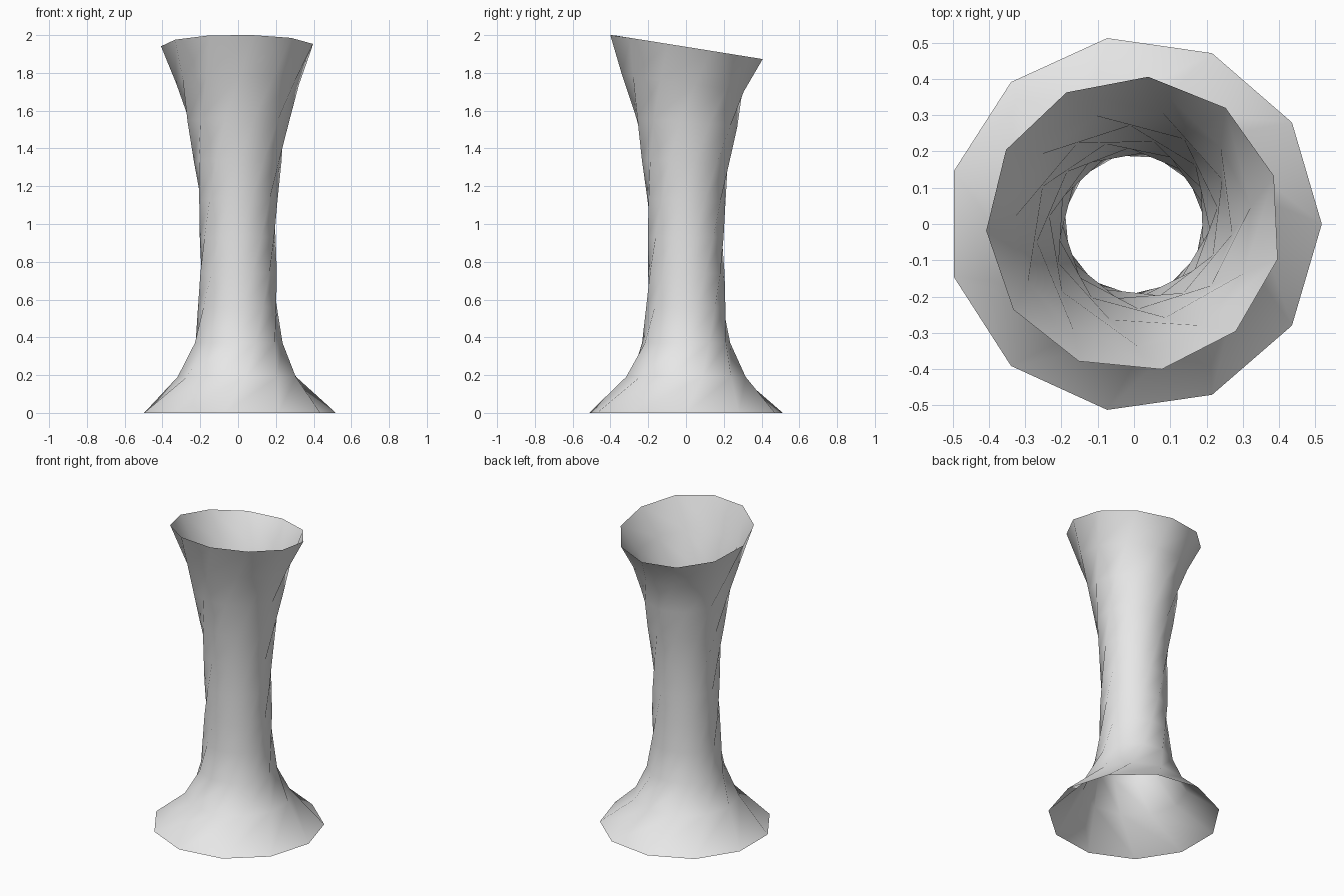
import bpy
import bmesh
import math

if "Cube" in bpy.data.objects:
    bpy.data.objects.remove(bpy.data.objects["Cube"])

SIDES = 11
STEP = 2 * math.pi / SIDES

# Rings from foot to lip: height, radius, twist in degrees, tilt, shift in y
RINGS = [
    (0.00, 0.518, 0.0, 0.0, 0.0),
    (0.19, 0.320, 15.6, 0.0, 0.0),
    (0.37, 0.236, 31.2, 0.0, 0.0),
    (0.56, 0.212, 46.8, 0.0, 0.0),
    (0.74, 0.205, 62.5, 0.0, 0.0),
    (0.93, 0.203, 78.1, 0.0, 0.0),
    (1.13, 0.210, 93.7, 0.02, 0.0),
    (1.33, 0.234, 109.3, 0.05, 0.0),
    (1.54, 0.272, 125.0, 0.09, 0.0),
    (1.745, 0.328, 141.5, 0.14, -0.012),
    (1.938, 0.408, 149.9, 0.16, 0.0),
]

# One plain grey
grey = bpy.data.materials.new("light grey")
grey.use_nodes = True
grey.diffuse_color = (0.8, 0.8, 0.8, 1)
grey.node_tree.nodes["Principled BSDF"].inputs["Base Color"].default_value = (0.8, 0.8, 0.8, 1)

# Twisted open tube with a slanted lip
bm = bmesh.new()
loops = []
for height, radius, twist, tilt, shift in RINGS:
    loop = []
    for i in range(SIDES):
        a = math.radians(twist) + i * STEP
        x, y = radius * math.cos(a), radius * math.sin(a) + shift
        loop.append(bm.verts.new((x, y, min(2.0, height - tilt * y))))
    loops.append(loop)

# Long diagonals follow the twist and pinch the waist
for low, high in zip(loops, loops[1:]):
    for i in range(SIDES):
        j = (i + 1) % SIDES
        bm.faces.new((low[i], low[j], high[j]))
        bm.faces.new((low[i], high[j], high[i]))

mesh = bpy.data.meshes.new("twisted_vase")
bm.to_mesh(mesh)
bm.free()
mesh.materials.append(grey)
for face in mesh.polygons:
    face.use_smooth = True

vase = bpy.data.objects.new("twisted_vase", mesh)
bpy.context.collection.objects.link(vase)
